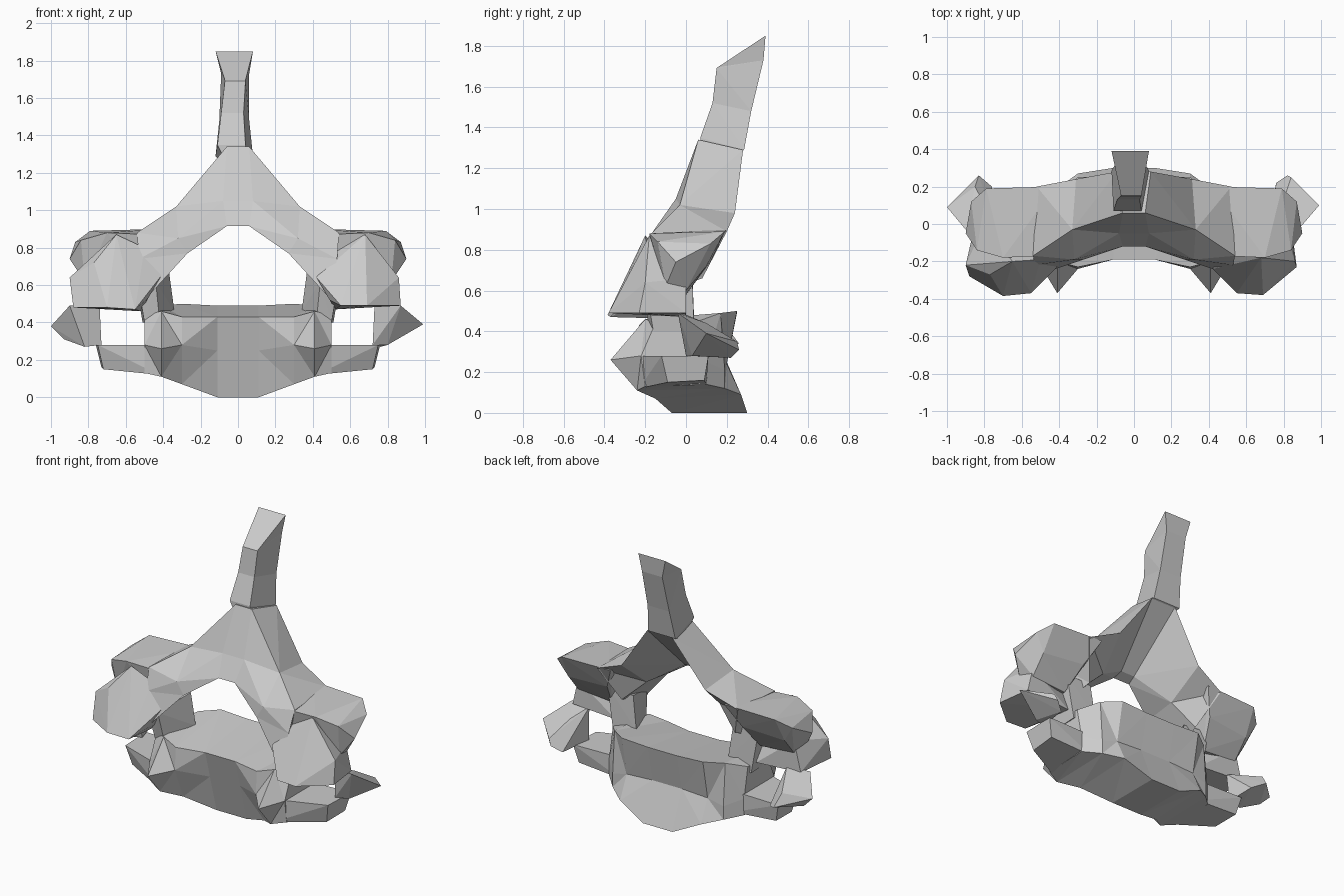
import bpy, bmesh

parts = []


def finish(name, bm):
    bmesh.ops.recalc_face_normals(bm, faces=bm.faces)
    mesh = bpy.data.meshes.new(name)
    bm.to_mesh(mesh)
    bm.free()
    ob = bpy.data.objects.new(name, mesh)
    bpy.context.collection.objects.link(ob)
    parts.append(ob)


def loft(name, rings):
    """Skin equal-length rings and cap both ends."""
    bm = bmesh.new()
    vs = [[bm.verts.new(p) for p in r] for r in rings]
    n = len(vs[0])
    for a, b in zip(vs, vs[1:]):
        for i in range(n):
            j = (i + 1) % n
            bm.faces.new((a[i], a[j], b[j], b[i]))
    bm.faces.new(vs[0])
    bm.faces.new(vs[-1])
    bmesh.ops.triangulate(bm, faces=bm.faces)
    finish(name, bm)


def mirror_rings(right):
    """Right-hand stations, outermost last, completed with the left side."""
    left = [[(-x, y, z) for x, y, z in r] for r in reversed(right)]
    return left + right


def hull(name, pts, s=1):
    """Faceted convex lump; s = -1 puts it on the left."""
    bm = bmesh.new()
    for x, y, z in pts:
        bm.verts.new((s * x, y, z))
    bmesh.ops.convex_hull(bm, input=bm.verts)
    loose = [v for v in bm.verts if not v.link_faces]
    bmesh.ops.delete(bm, geom=loose, context='VERTS')
    finish(name, bm)


def hull_pair(name, pts):
    hull(name + "_right", pts)
    hull(name + "_left", pts, -1)


# Vertebral body: (y, z) sections at stations going out along x
sections = [
    (0.11, [(-.19, .43), (-.14, .25), (-.07, .0), (.30, .0), (.20, .25), (.25, .49)]),
    (0.30, [(-.23, .43), (-.24, .28), (-.15, .07), (.27, .09), (.20, .24), (.25, .50)]),
    (0.41, [(-.20, .46), (-.37, .26), (-.24, .11), (.19, .12), (.19, .21), (.17, .49)]),
    (0.50, [(-.15, .44), (-.22, .28), (-.20, .13), (.10, .14), (.10, .25), (.06, .45)]),
]
loft("vertebral_body", mirror_rings([[(x, y, z) for y, z in s] for x, s in sections]))

# Lower transverse bars
hull_pair("front_tubercle", [
    (.42, -.23, .12), (.42, .10, .14), (.42, -.24, .28), (.42, .10, .28),
    (.72, -.09, .15), (.73, .09, .16), (.75, -.12, .28), (.76, .11, .28)])

# Side tubercles under the articular pillars
hull("rear_tubercle_right", [
    (.99, .10, .39), (.87, -.04, .49), (.73, -.02, .49), (.72, .0, .28),
    (.80, .03, .28), (.82, .26, .31), (.76, .22, .27), (.84, .25, .35), (.79, .10, .44)])
hull("rear_tubercle_left", [
    (1.0, .09, .38), (.90, -.03, .49), (.74, -.01, .49), (.73, .03, .28),
    (.82, .02, .27), (.83, .26, .34), (.76, .20, .31), (.85, .20, .42), (.93, .08, .31)], -1)

# Pedicles joining body to pillars
hull_pair("pedicle", [
    (.34, .04, .46), (.37, .03, .68), (.56, .03, .70), (.51, .04, .40),
    (.42, -.18, .42), (.44, -.22, .62), (.54, -.20, .64), (.50, -.16, .40)])

# Articular pillars: forward facets (the left one is fuller), then rearward ones
hull("front_facet_right", [
    (.49, -.28, .52), (.55, -.37, .49), (.69, -.38, .49), (.87, -.23, .49),
    (.86, -.20, .64), (.60, -.28, .66), (.42, -.24, .64), (.68, -.18, .87),
    (.52, .0, .47), (.84, .0, .49), (.80, .0, .66), (.50, -.10, .80)])
hull("front_facet_left", [
    (.55, -.37, .47), (.70, -.385, .48), (.88, -.28, .48), (.90, -.22, .64),
    (.77, -.27, .72), (.65, -.20, .87), (.85, .0, .48), (.52, .0, .46),
    (.48, -.26, .53), (.41, -.23, .65), (.80, .0, .68), (.50, -.19, .80)], -1)
hull_pair("rear_facet", [
    (.48, -.17, .87), (.70, -.18, .88), (.84, -.14, .84), (.90, -.05, .74),
    (.82, -.10, .62), (.50, -.12, .62), (.42, .20, .90), (.79, .19, .89),
    (.87, .12, .83), (.50, .12, .74), (.80, .10, .72), (.55, .0, .58), (.80, .0, .60)])

# Arch over the canal: front inner, front, crest front, crest back, back inner
loft("lamina_arch", mirror_rings([
    [(.06, -.12, .915), (.08, -.05, 1.05), (.06, .06, 1.34), (.09, .28, 1.29), (.05, -.06, .94)],
    [(.27, -.19, .77), (.32, -.19, .85), (.33, -.03, 1.02), (.31, .24, .98), (.27, .03, .80)],
    [(.48, -.26, .54), (.53, -.22, .74), (.54, -.17, .88), (.52, .20, .89), (.42, .08, .66)],
]))

# Spinous process, leaning back: front x pair, front (y, z), back x pair, back (y, z)
spine = [
    (-.06, .04, (.07, 1.25), -.08, .06, (.18, 1.24)),
    (-.11, .04, (.07, 1.35), -.12, .08, (.285, 1.29)),
    (-.09, .03, (.13, 1.52), -.10, .06, (.32, 1.48)),
    (-.07, .04, (.15, 1.69), -.09, .06, (.38, 1.73)),
    (-.07, .04, (.155, 1.695), -.12, .08, (.39, 1.85)),
]
loft("spinous_process", [[(l, *f), (r, *f), (q, *b), (p, *b)] for l, r, f, p, q, b in spine])

# Fuse all parts into one closed surface
bone = parts[0]
for ob in parts[1:]:
    m = bone.modifiers.new("join_" + ob.name, 'BOOLEAN')
    m.operation, m.solver, m.object = 'UNION', 'EXACT', ob
bpy.context.view_layer.update()
fused = bpy.data.meshes.new_from_object(bone.evaluated_get(bpy.context.evaluated_depsgraph_get()))
bone.modifiers.clear()
bone.data = fused
bone.name = "vertebra"
for ob in parts[1:]:
    bpy.data.objects.remove(ob)
